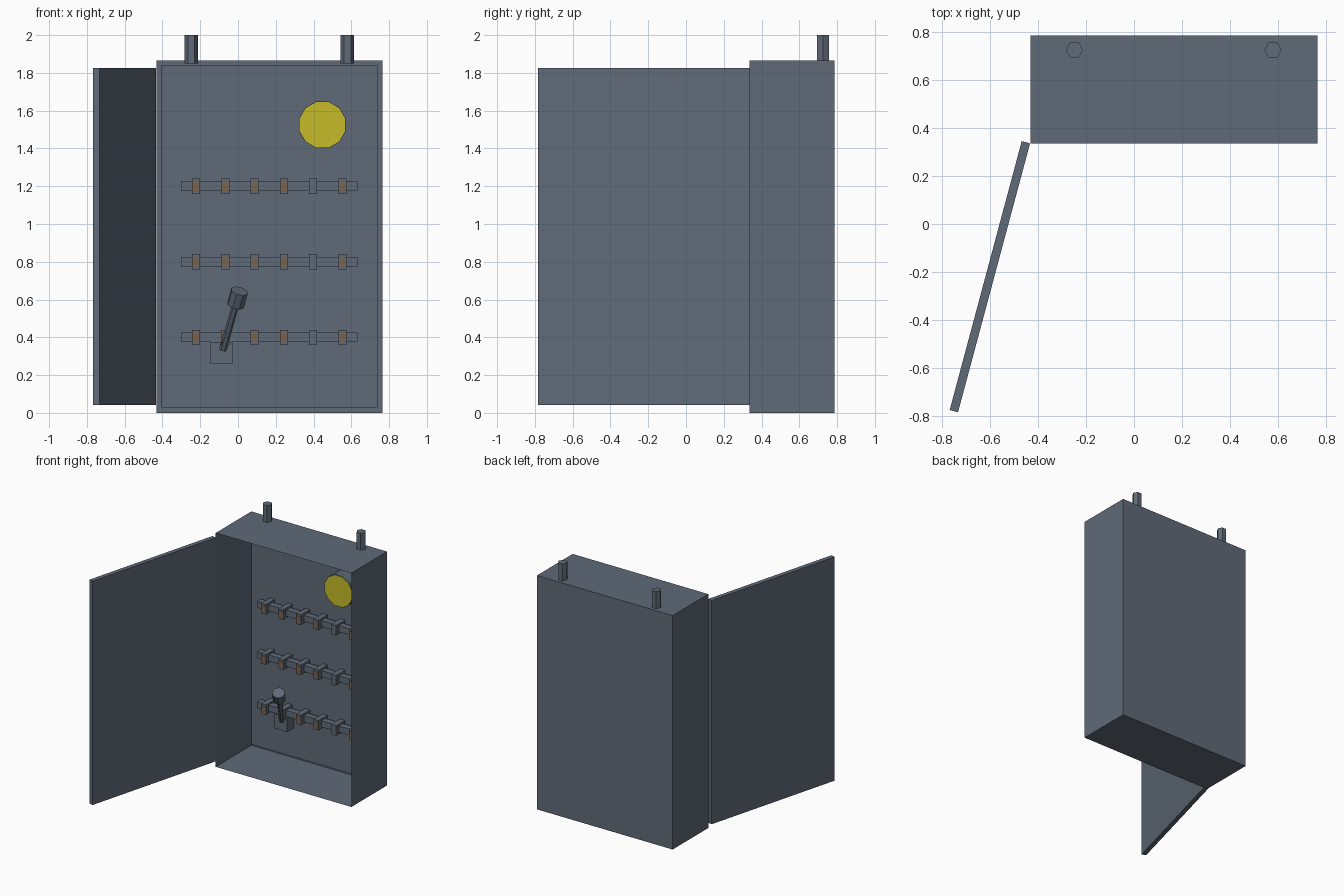
import bpy, bmesh, math
from mathutils import Vector

if "Cube" in bpy.data.objects:
    bpy.data.objects.remove(bpy.data.objects["Cube"])


def material(name, rgb):
    m = bpy.data.materials.new(name)
    m.diffuse_color = (*rgb, 1.0)
    m.use_nodes = True
    m.node_tree.nodes["Principled BSDF"].inputs["Base Color"].default_value = m.diffuse_color
    return m


STEEL = material("blue_grey_steel", (0.115, 0.145, 0.185))
YELLOW = material("yellow", (0.56, 0.50, 0.02))
BROWN = material("copper_brown", (0.20, 0.125, 0.075))


def finish(name, bm, mat):
    mesh = bpy.data.meshes.new(name)
    bm.to_mesh(mesh)
    bm.free()
    mesh.materials.append(mat)
    ob = bpy.data.objects.new(name, mesh)
    bpy.context.collection.objects.link(ob)
    return ob


def box(name, lo, hi, mat=STEEL, open_front=False):
    lo, hi = Vector(lo), Vector(hi)
    bm = bmesh.new()
    bmesh.ops.create_cube(bm, size=1)
    for v in bm.verts:
        v.co = (lo + hi) / 2 + v.co * (hi - lo)
    if open_front:
        front = [f for f in bm.faces if f.normal.y < -0.9]
        bmesh.ops.delete(bm, geom=front, context='FACES_ONLY')
    return finish(name, bm, mat)


def rod(name, a, b, radius, sides, mat=STEEL, turn=0.0):
    a, b = Vector(a), Vector(b)
    bm = bmesh.new()
    bmesh.ops.create_cone(bm, cap_ends=True, segments=sides, radius1=radius,
                          radius2=radius, depth=(b - a).length)
    ob = finish(name, bm, mat)
    quat = (b - a).to_track_quat('Z', 'Y')
    for v in ob.data.vertices:
        c, s = math.cos(turn), math.sin(turn)
        p = Vector((v.co.x * c - v.co.y * s, v.co.x * s + v.co.y * c, v.co.z))
        v.co = quat @ p + (a + b) / 2
    return ob


# Open-fronted sheet metal cabinet and its mounting plate
box("cabinet", (-0.432, 0.336, 0), (0.765, 0.785, 1.865), open_front=True)
box("mounting_plate", (-0.404, 0.75, 0.028), (0.738, 0.78, 1.842))

# Door swung open on the left side
door = box("door", (-0.036, -1.16, 0.043), (0, 0, 1.827))
door.location = (-0.433, 0.336, 0)
door.rotation_euler.z = math.radians(-15)

# Conduit pipes on the roof
for i, x in enumerate((-0.248, 0.579)):
    rod(f"conduit_{i + 1}", (x, 0.725, 1.85), (x, 0.725, 2.0), 0.036, 6, turn=math.pi / 2)

# Three rails, each with six terminal blocks
for r in range(3):
    z = 0.4 + 0.4 * r
    box(f"rail_{r + 1}", (-0.302, 0.673, z - 0.025), (0.632, 0.723, z + 0.025))
    for i in range(6):
        x = -0.222 + 0.155 * i
        box(f"terminal_{r + 1}_{i + 1}", (x - 0.021, 0.637, z - 0.04), (x + 0.021, 0.75, z + 0.04))
        if i != 4:
            box(f"terminal_face_{r + 1}_{i + 1}", (x - 0.019, 0.634, z - 0.025),
                (x + 0.019, 0.638, z + 0.025), BROWN)

# Round gauge with a yellow face
rod("gauge_body", (0.447, 0.75, 1.525), (0.447, 0.63, 1.525), 0.128, 12, turn=math.radians(15))
rod("gauge_face", (0.447, 0.632, 1.525), (0.447, 0.625, 1.525), 0.125, 12, YELLOW, math.radians(15))

# Switch lever: base, shaft and knob
box("lever_base", (-0.146, 0.663, 0.26), (-0.03, 0.75, 0.376))
foot, tip = Vector((-0.08, 0.665, 0.335)), Vector((0.008, 0.5, 0.645))
rod("lever_shaft", foot, tip, 0.019, 6)
rod("lever_knob", foot.lerp(tip, 0.76), tip, 0.047, 8)
